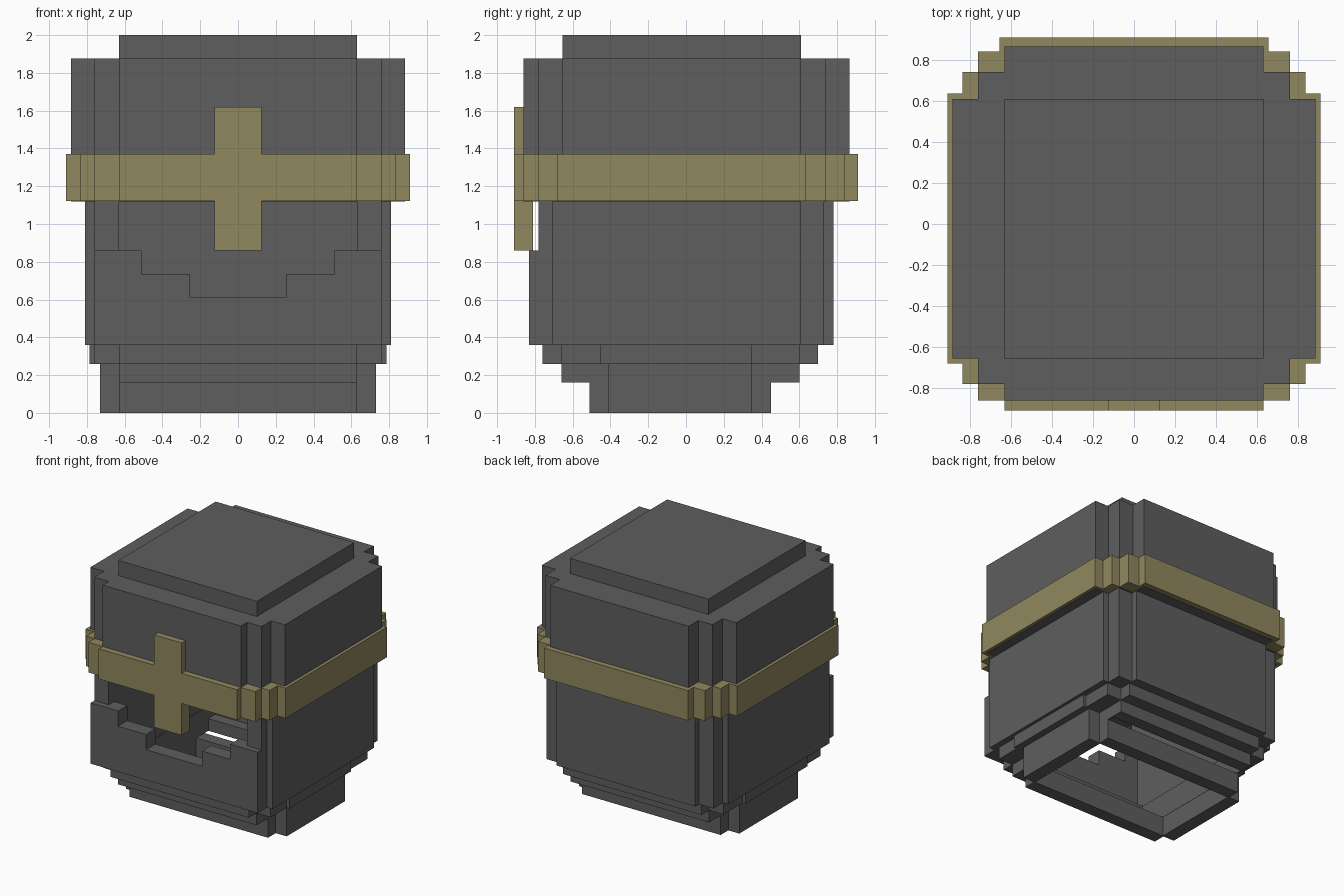
import bpy, bmesh
from mathutils import Vector

if "Cube" in bpy.data.objects:
    bpy.data.objects.remove(bpy.data.objects["Cube"])


def material(name, rgb):
    m = bpy.data.materials.new(name)
    m.diffuse_color = (*rgb, 1)
    m.use_nodes = True
    m.node_tree.nodes["Principled BSDF"].inputs["Base Color"].default_value = m.diffuse_color
    return m


STEEL = material("dark_steel", (0.112, 0.112, 0.112))
BRASS = material("dull_brass", (0.283, 0.246, 0.114))


def prism(name, loops, start, depth, mat):
    """Extrude a flat outline (further loops are holes) along depth."""
    bm = bmesh.new()
    edges = []
    for loop in loops:
        vs = [bm.verts.new(start(*p)) for p in loop]
        edges += [bm.edges.new((vs[i - 1], vs[i])) for i in range(len(vs))]
    bmesh.ops.triangle_fill(bm, edges=edges, use_beauty=True, use_dissolve=False)
    ext = bmesh.ops.extrude_face_region(bm, geom=bm.faces[:], use_keep_orig=True)
    top = [g for g in ext["geom"] if isinstance(g, bmesh.types.BMVert)]
    bmesh.ops.translate(bm, verts=top, vec=Vector(depth))
    bmesh.ops.recalc_face_normals(bm, faces=bm.faces[:])
    me = bpy.data.meshes.new(name)
    bm.to_mesh(me)
    bm.free()
    me.materials.append(mat)
    ob = bpy.data.objects.new(name, me)
    bpy.context.collection.objects.link(ob)
    return ob


def mirrored(half):
    """Close a right-hand half outline with its mirror image."""
    return half + [(-x, y) for x, y in reversed(half)]


def stair(corners):
    """Insert the inner corners of a staircase running outward from the middle."""
    pts = []
    for i, (x, y) in enumerate(corners):
        if i:
            pts.append((corners[i - 1][0], y))
        pts.append((x, y))
    return pts


def outline(back, front):
    return mirrored(stair(back) + stair(front)[::-1])


def rect(x, y0, y1):
    return [(x, y1), (x, y0), (-x, y0), (-x, y1)]


def layer(name, loops, z0, z1, mat=STEEL):
    return prism(name, loops, lambda x, y: (x, y, z0), (0, 0, z1 - z0), mat)


# Neck rings, widening upward
layer("neck_rim", [outline([(.63, .45), (.73, .35)], [(.63, -.51), (.73, -.41)]),
                   rect(.622, -.405, .345)], 0, .16)
layer("neck_step", [outline([(.63, .60), (.73, .35)], [(.63, -.66), (.73, -.41)]),
                    rect(.62, -.56, .50)], .16, .26)
layer("neck_flare", [outline([(.63, .70), (.76, .60), (.785, .35)],
                             [(.63, -.76), (.76, -.66), (.785, -.455)]),
                     rect(.62, -.64, .59)], .26, .36)

# Lower shell, open at the face
layer("lower_shell", [mirrored([(.63, .78), (.63, .73), (.76, .73), (.76, .61), (.81, .61),
                                (.81, -.71), (.76, -.71), (.76, -.78), (.63, -.78),
                                (.63, .61)])], .36, 1.12)

# Stepped jaw plate
jaw = mirrored([(.255, .61), (.255, .735), (.51, .735), (.51, .86), (.76, .86), (.76, .36)])
prism("jaw_plate", [jaw], lambda x, z: (x, -.83, z), (0, .12, 0), STEEL)

# Upper shell and crown
HOLE = rect(.63, -.655, .61)
layer("upper_shell", [outline([(.63, .865), (.76, .74), (.885, .61)],
                              [(.63, -.86), (.76, -.78), (.885, -.655)]), HOLE], 1.12, 1.875)
layer("crown", [HOLE], 1.78, 2.0)

# Brass brow band with the upper and lower arms of the cross
layer("brow_band", [outline([(.655, .91), (.76, .84), (.835, .74), (.91, .635)],
                            [(.63, -.91), (.76, -.86), (.835, -.78), (.91, -.68)]),
                    rect(.65, -.67, .63)], 1.122, 1.37, BRASS)
layer("cross_top", [rect(.125, -.91, -.85)], 1.37, 1.62, BRASS)
layer("nose_guard", [rect(.125, -.91, -.81)], .86, 1.122, BRASS)
